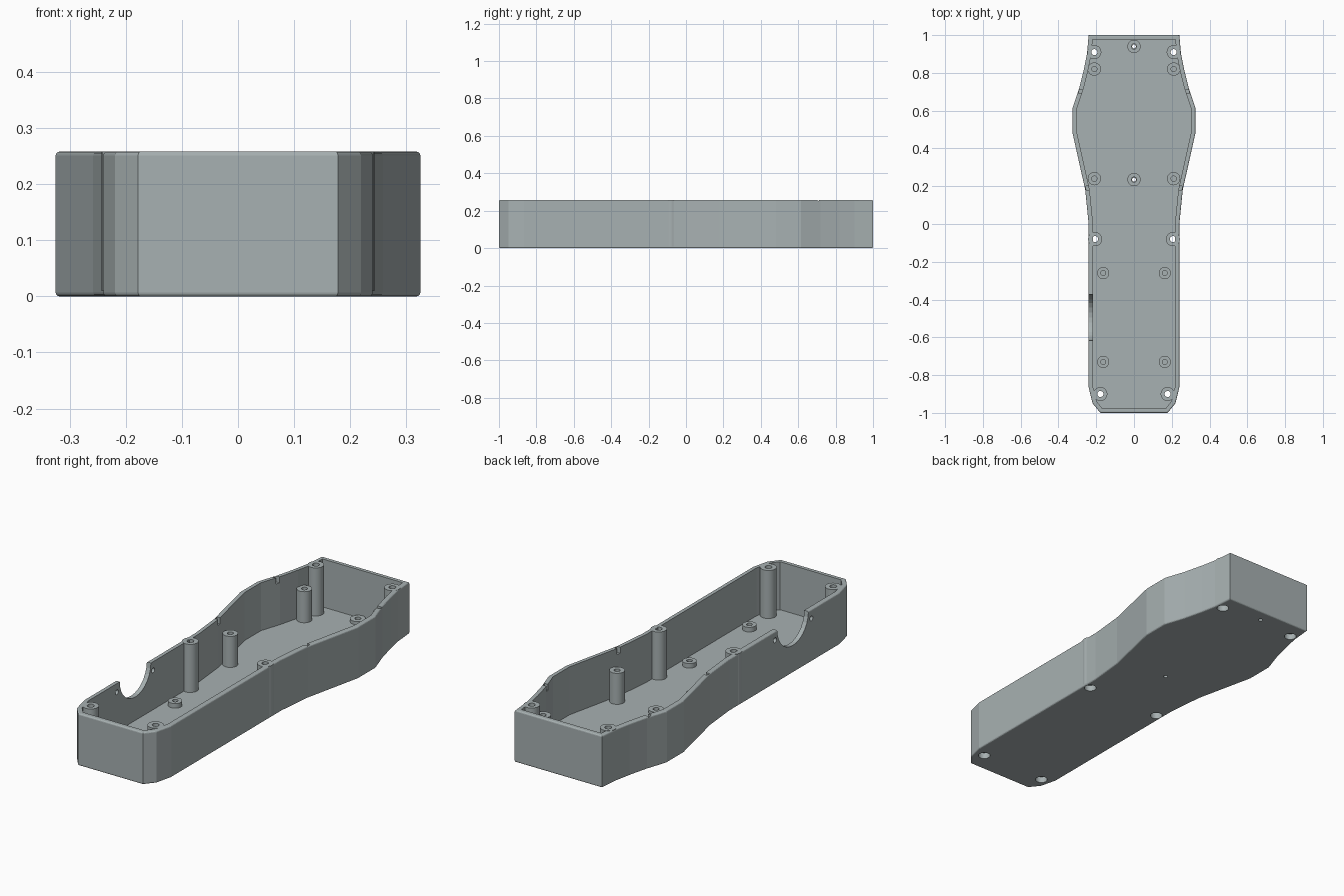
import bpy, bmesh, math
from mathutils import Matrix, Vector

if "Cube" in bpy.data.objects:
    bpy.data.objects.remove(bpy.data.objects["Cube"])

HEIGHT, FLOOR, SEGS = 0.258, 0.02, 28

# Single plastic colour
grey = bpy.data.materials.new("grey_plastic")
grey.use_nodes = True
colour = (0.39, 0.44, 0.445, 1)
grey.diffuse_color = colour
grey.node_tree.nodes["Principled BSDF"].inputs["Base Color"].default_value = colour


def make_object(name, bm):
    mesh = bpy.data.meshes.new(name)
    bm.to_mesh(mesh)
    bm.free()
    mesh.materials.append(grey)
    obj = bpy.data.objects.new(name, mesh)
    bpy.context.collection.objects.link(obj)
    return obj


def cylinder(bm, centre, radius, depth, axis="Z"):
    turn = Matrix.Rotation(math.pi / 2, 4, "Y") if axis == "X" else Matrix()
    bmesh.ops.create_cone(bm, cap_ends=True, segments=SEGS, radius1=radius, radius2=radius,
                          depth=depth, matrix=Matrix.Translation(centre) @ turn)


def lathe(name, profile, x, y):
    """Spin a list of (radius, height) points into a boss."""
    bm = bmesh.new()
    verts = [bm.verts.new((r, 0, z)) for r, z in profile]
    edges = [bm.edges.new(pair) for pair in zip(verts, verts[1:])]
    bmesh.ops.spin(bm, geom=verts + edges, cent=(0, 0, 0), axis=(0, 0, 1),
                   angle=math.tau, steps=SEGS, use_merge=False)
    bmesh.ops.remove_doubles(bm, verts=bm.verts, dist=0.0001)
    bmesh.ops.recalc_face_normals(bm, faces=bm.faces)
    # The first outer face must look away from the axis
    bm.faces.ensure_lookup_table()
    outer = max(bm.faces, key=lambda f: f.calc_center_median().xy.length)
    if outer.normal.xy.dot(outer.calc_center_median().xy) < 0:
        bmesh.ops.reverse_faces(bm, faces=bm.faces)
    bmesh.ops.translate(bm, verts=bm.verts, vec=(x, y, 0))
    obj = make_object(name, bm)
    for poly in obj.data.polygons:
        poly.use_smooth = True
    obj.data.set_sharp_from_angle(angle=math.radians(35))
    return obj


# Tray outline, right half from front to back
half = [(0.178, -1), (0.219, -0.95), (0.24, -0.865), (0.24, 0), (0.258, 0.18),
        (0.325, 0.48), (0.325, 0.615), (0.29, 0.72), (0.265, 0.82), (0.249, 0.9), (0.24, 1)]
outline = half + [(-x, y) for x, y in reversed(half)]

# Tray: prism with rounded rims, then inset and sunk cavity
bm = bmesh.new()
base = bm.faces.new([bm.verts.new((x, y, 0)) for x, y in outline])
raised = bmesh.ops.extrude_face_region(bm, geom=[base])["geom"]
bmesh.ops.translate(bm, vec=(0, 0, HEIGHT),
                    verts=[g for g in raised if isinstance(g, bmesh.types.BMVert)])
bmesh.ops.recalc_face_normals(bm, faces=bm.faces)
level = [e for e in bm.edges if abs(e.verts[0].co.z - e.verts[1].co.z) < 0.001]
bmesh.ops.bevel(bm, geom=level, offset=0.007, segments=3, profile=0.5, affect="EDGES")
bm.normal_update()
top = max(bm.faces, key=lambda f: f.calc_center_median().z + f.calc_area())
bmesh.ops.inset_region(bm, faces=[top], thickness=0.016, use_even_offset=True)
sunk = bmesh.ops.extrude_face_region(bm, geom=[top])["geom"]
bmesh.ops.translate(bm, vec=(0, 0, FLOOR - HEIGHT),
                    verts=[g for g in sunk if isinstance(g, bmesh.types.BMVert)])
if top.is_valid:
    bmesh.ops.delete(bm, geom=[top], context="FACES_ONLY")
bmesh.ops.recalc_face_normals(bm, faces=bm.faces)
tray = make_object("tray", bm)

# Bosses: positions by type
tall = [(0.21, 0.91), (0.206, -0.08), (0.178, -0.9)]
medium = [(0.21, 0.82), (0.21, 0.24)]
short = [(0.163, -0.26), (0.163, -0.73)]
middle = [0.94, 0.235]

# All openings in one cutter
bm = bmesh.new()
for side in (-1, 1):
    for x, y in tall:
        cylinder(bm, (side * x, y, 0), 0.028, 0.06)
    for x, y in ((0.278, 0.7), (0.24, 0.19)):   # small rim notches
        place = Matrix.Translation((side * x, y, HEIGHT)) @ Matrix.Diagonal((0.03, 0.02, 0.06, 1))
        bmesh.ops.create_cube(bm, size=1, matrix=place)
for y in middle:
    cylinder(bm, (0, y, 0), 0.01, 0.06)
cylinder(bm, (-0.24, -0.495, HEIGHT), 0.122, 0.1, "X")   # round side cutout
for y in (-0.355, -0.64):                                # its screw holes
    cylinder(bm, (-0.24, y, 0.215), 0.012, 0.1, "X")
cutter = make_object("opening_cutter", bm)
cutter.hide_render = True

cut = tray.modifiers.new("openings", "BOOLEAN")
cut.operation = "DIFFERENCE"
cut.solver = "EXACT"
cut.object = cutter
bpy.context.view_layer.update()
graph = bpy.context.evaluated_depsgraph_get()
tray.data = bpy.data.meshes.new_from_object(tray.evaluated_get(graph))
tray.modifiers.clear()
bpy.data.objects.remove(cutter)


def blind(radius, hole, height):
    return [(radius, 0.01), (radius, height), (hole, height), (hole, 0.024), (0, 0.024)]


# Tall screw pillars with a counterbore from below
rim = HEIGHT + 0.0005
pillar = [(0.037, 0.01), (0.037, rim), (0.016, rim), (0.016, 0.03), (0.028, 0.03), (0.028, 0.018)]
for side, word in ((-1, "right"), (1, "left")):
    for i, (x, y) in enumerate(tall):
        lathe(f"screw_pillar_{word}_{i + 1}", pillar, side * x, y)
    for i, (x, y) in enumerate(medium):
        lathe(f"support_post_{word}_{i + 1}", blind(0.035, 0.014, 0.174), side * x, y)
    for i, (x, y) in enumerate(short):
        lathe(f"board_standoff_{word}_{i + 1}", blind(0.032, 0.013, 0.043), side * x, y)
for i, y in enumerate(middle):
    lathe(f"middle_standoff_{i + 1}",
          [(0.035, 0.01), (0.035, 0.036), (0.014, 0.036), (0.014, 0.015)], 0, y)
